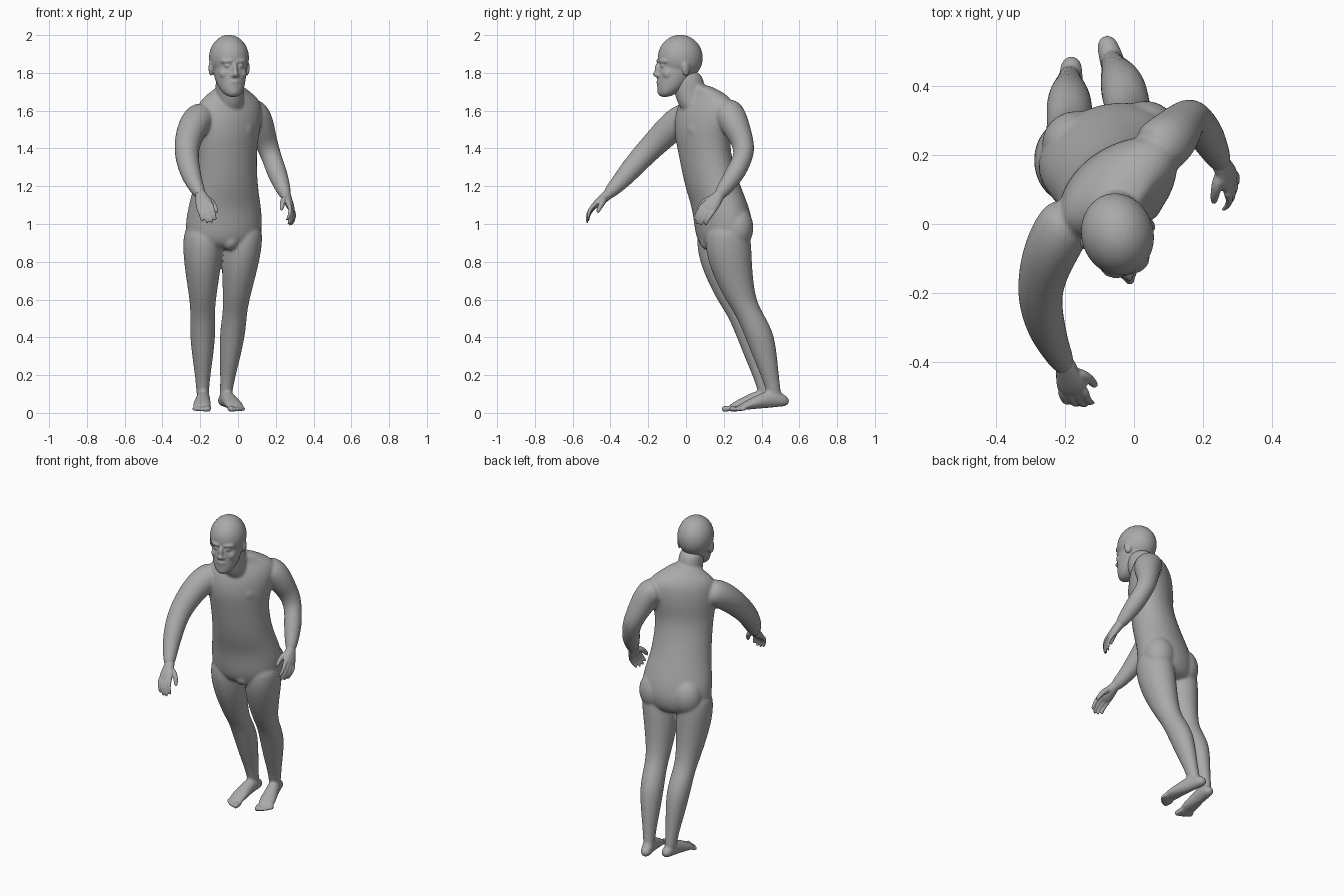
import bpy, bmesh, math
from mathutils import Vector, Matrix

cube = bpy.data.objects.get("Cube")
if cube:
    bpy.data.objects.remove(cube, do_unlink=True)

GREY = (.4, .4, .4, 1)
skin = bpy.data.materials.new("plain grey")
skin.use_nodes = True
skin.diffuse_color = GREY
skin.node_tree.nodes["Principled BSDF"].inputs["Base Color"].default_value = GREY
UP = Vector((0, 0, 1))
SWELL = 1.03  # makes up for the shrinking of rounded rings


def ellipse(centre, u, v, sides=14):
    """Ring of points with half axes u and v."""
    angles = [math.tau * i / sides for i in range(sides)]
    return [centre + (u * math.cos(a) + v * math.sin(a)) * SWELL for a in angles]


def skin_rings(bm, rings):
    """Bridge equal rings of points into a closed shell."""
    loops = [[bm.verts.new(point) for point in ring] for ring in rings]
    for low, high in zip(loops, loops[1:]):
        for i in range(len(low)):
            bm.faces.new((low[i - 1], low[i], high[i], high[i - 1]))
    bm.faces.new(loops[0][::-1])
    bm.faces.new(loops[-1])


def level_ring(centre, half_width, half_depth, yaw):
    turn = Matrix.Rotation(math.radians(yaw), 3, "Z")
    return ellipse(Vector(centre), turn.col[0] * half_width, turn.col[1] * half_depth)


def tube(bm, points, widths, heights):
    """Elliptical sections set square across a path."""
    rings = []
    last = len(points) - 1
    for i, (point, width, height) in enumerate(zip(points, widths, heights)):
        along = (points[min(i + 1, last)] - points[max(i - 1, 0)]).normalized()
        side = along.cross(UP).normalized()
        rings.append(ellipse(point, side * width, side.cross(along) * height))
    skin_rings(bm, rings)


def ball(bm, centre, radii, yaw=0):
    place = Matrix.Translation(centre) @ Matrix.Rotation(math.radians(yaw), 4, "Z")
    bmesh.ops.create_uvsphere(bm, u_segments=16, v_segments=10, radius=1,
                              matrix=place @ Matrix.Diagonal((*radii, 1)))


def finish(bm, name, voxel, smoothing):
    """Fuse the overlapping shells into one soft skin."""
    bmesh.ops.recalc_face_normals(bm, faces=bm.faces)
    mesh = bpy.data.meshes.new(name)
    bm.to_mesh(mesh)
    bm.free()
    mesh.materials.append(skin)
    part = bpy.data.objects.new(name, mesh)
    bpy.context.collection.objects.link(part)
    rounding = part.modifiers.new("round", "SUBSURF")
    rounding.levels = rounding.render_levels = 2
    fuse = part.modifiers.new("fuse", "REMESH")
    fuse.mode = "VOXEL"
    fuse.voxel_size = voxel
    fuse.use_smooth_shade = True
    soften = part.modifiers.new("soften", "SMOOTH")
    soften.iterations = smoothing


# Torso: height, depth position, half width, half depth; it twists as it rises
body = bmesh.new()
torso = [(.86, .2, .15, .1), (.92, .2, .2, .14), (1, .2, .21, .15), (1.1, .18, .2, .14),
         (1.2, .14, .175, .14), (1.4, .09, .165, .12), (1.5, .09, .19, .13),
         (1.6, .1, .2, .12), (1.66, .11, .185, .095), (1.7, .1, .12, .07), (1.74, .06, .06, .05)]
skin_rings(body, [level_ring((.05 * z - .125, y, z), width, depth, min(38, 40 * z - 21))
                  for z, y, width, depth in torso])

# Neck
neck = [(1.58, .07), (1.65, .035), (1.72, .015), (1.82, 0)]
skin_rings(body, [level_ring((-.045, y, z), .073, .085, 15) for z, y in neck])

# Chest and seat muscles
for x, y in ((-.11, .025), (.01, .075)):
    ball(body, (x, y, 1.5), (.08, .08, .08), 35)
for x, y in ((-.17, .235), (.03, .265)):
    ball(body, (x, y, .98), (.1, .095, .12), 15)
ball(body, (-.045, .12, .91), (.05, .05, .05))

# Legs: height, depth position, half width; the left one stands further back
leg = [(1, .2, .09), (.92, .2, .103), (.85, .205, .103), (.75, .22, .093), (.6, .265, .069),
       (.52, .315, .064), (.42, .365, .069), (.28, .4, .053), (.15, .435, .034), (.06, .45, .033)]
for lean, foot_x, back in ((0, -.187, -.022), (.11, -.075, .022)):
    skin_rings(body, [level_ring((foot_x + lean * z, y + back, z), width, width * 1.17, 5)
                      for z, y, width in leg])

# Arms: shoulder to wrist, sharing one set of radii
arm_radii = (.08, .083, .072, .064, .057, .044, .03)
right_arm = [(-.17, .05, 1.59), (-.23, -.05, 1.54), (-.265, -.14, 1.45), (-.275, -.22, 1.37),
             (-.255, -.3, 1.28), (-.23, -.36, 1.21), (-.19, -.43, 1.14)]
left_arm = [(.04, .2, 1.6), (.095, .235, 1.585), (.13, .275, 1.49), (.165, .32, 1.39),
            (.2, .275, 1.29), (.23, .22, 1.21), (.26, .16, 1.13)]
for arm in (right_arm, left_arm):
    tube(body, [Vector(joint) for joint in arm], arm_radii, arm_radii)


def add_foot(bm, heel, toe, inner):
    """Foot laid from heel to toe, with the heel a little raised."""
    heel, toe = Vector((*heel, .035)), Vector((*toe, .01))
    across = (toe - heel).cross(UP).normalized() * inner
    reach = (0, .1, .3, .5, .7, .88)
    widths = (.02, .034, .036, .041, .05, .045)
    heights = (.018, .034, .05, .038, .026, .012)
    tube(bm, [heel.lerp(toe, s) + UP * h for s, h in zip(reach, heights)], widths, heights)
    # Toes, largest on the inner side
    for i in range(5):
        radius = .012 if i else .016
        offset = across * (.037 - .019 * i) + UP * radius * .6
        tip = 1 - .007 * i * i
        radii = [radius, radius, radius, radius * .6]
        tube(bm, [heel.lerp(toe, s) + offset for s in (.78, tip - .06, tip - .015, tip)], radii, radii)


add_foot(body, (-.18, .485), (-.195, .19), -1)
add_foot(body, (-.085, .545), (.005, .24), 1)
finish(body, "body", .007, 10)


def build_hand(name, wrist, direction, thumb_side, handed):
    """Relaxed hand: palm, four curled fingers and a thumb."""
    bm = bmesh.new()
    wrist, along = Vector(wrist), Vector(direction).normalized()
    normal = Vector(thumb_side).cross(along).normalized()
    across = along.cross(normal)
    normal *= handed

    def strand(sections):
        skin_rings(bm, [ellipse(wrist + along * a + across * b + normal * c, across * width, normal * thick)
                        for a, b, c, width, thick in sections])

    palm = [(-.04, .027, .028), (0, .03, .027), (.06, .047, .022), (.1, .04, .014)]
    strand([(a, 0, 0, width, thick) for a, width, thick in palm])
    # Each finger bends further at every joint
    for i, size in enumerate((.9, 1, .95, .8)):
        a, b, c = .075, .034 - .0225 * i, 0
        sections = []
        for joint in range(5):
            radius = .013 - .001 * joint
            sections.append((a, b, c, radius, radius))
            a += .031 * size * math.cos(joint * .28)
            c += .031 * size * math.sin(joint * .28)
        strand(sections)
    thumb = [(.01, .015, .018), (.04, .04, .018), (.08, .053, .014), (.115, .055, .01)]
    strand([(a, b, a * .4, radius, radius) for a, b, radius in thumb])
    finish(bm, name, .005, 3)


build_hand("right_hand", (-.195, -.42, 1.15), (.2, -.7, -.58), (1, 0, .2), 1)
build_hand("left_hand", (.255, .17, 1.145), (.3, -.6, -.72), (-.3, -.8, .5), -1)

# Head, turned slightly to its left
head = bmesh.new()
head_yaw = 15
head_turn = Matrix.Rotation(math.radians(head_yaw), 3, "Z")


def on_head(x, y, z):
    return Vector((-.047, -.033, 0)) + head_turn @ Vector((x, y, z))


# Skull and jaw
ball(head, on_head(0, .003, 1.88), (.109, .125, .123), head_yaw)
jaw = [(1.67, -.085, .03, .03), (1.71, -.055, .066, .068), (1.78, -.015, .085, .105), (1.88, 0, .097, .12)]
skin_rings(head, [level_ring(on_head(0, y, z), width, depth, head_yaw) for z, y, width, depth in jaw])

# Nose bridge, tip and nostrils, lips, chin
for y, z, radii in [(-.12, 1.815, (.015, .018, .04)), (-.132, 1.793, (.015, .016, .014)),
                    (-.122, 1.787, (.024, .014, .012)), (-.113, 1.752, (.028, .014, .01)),
                    (-.11, 1.736, (.025, .014, .01)), (-.1, 1.7, (.03, .022, .022))]:
    ball(head, on_head(0, y, z), radii, head_yaw)

# Brows, cheeks, eyes and ears in pairs
for side in (-1, 1):
    for x, y, z, radii, splay in [(.038, -.1, 1.862, (.036, .018, .014), 22),
                                  (.045, -.078, 1.795, (.03, .03, .03), 35),
                                  (.037, -.104, 1.838, (.016, .012, .01), 20),
                                  (.098, .008, 1.825, (.013, .024, .042), 18)]:
        ball(head, on_head(side * x, y, z), radii, head_yaw + side * splay)
finish(head, "head", .006, 4)
